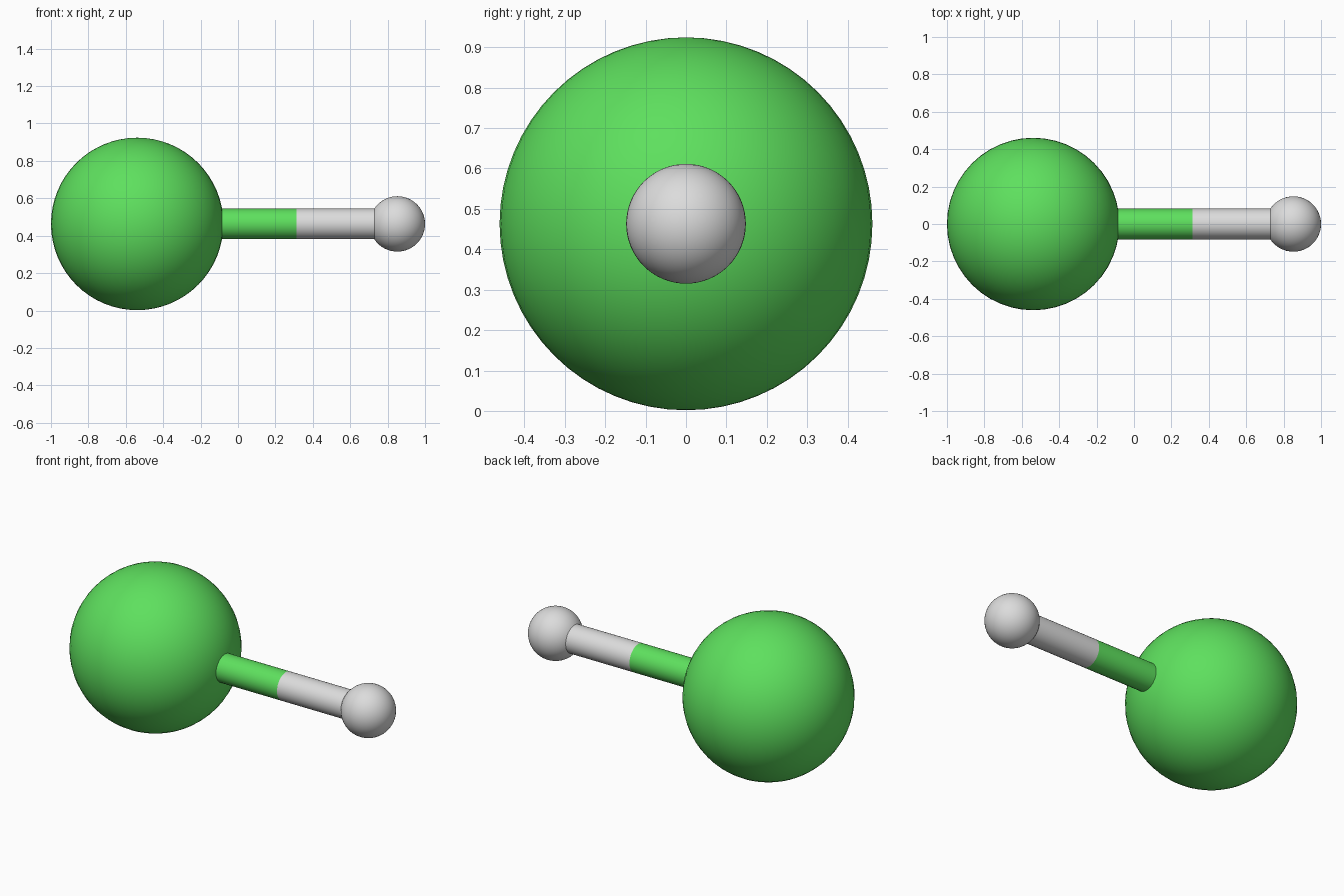
import bpy, math

if "Cube" in bpy.data.objects:
    bpy.data.objects.remove(bpy.data.objects["Cube"])

Z = 0.463  # height of the common axis


def material(name, srgb):
    lin = [((c / 255 + 0.055) / 1.055) ** 2.4 for c in srgb]
    m = bpy.data.materials.new(name)
    m.diffuse_color = (*lin, 1)
    m.use_nodes = True
    m.node_tree.nodes["Principled BSDF"].inputs["Base Color"].default_value = m.diffuse_color
    return m


green = material("green", (94, 224, 94))
grey = material("light grey", (220, 220, 220))


def finish(name, mat):
    ob = bpy.context.object
    ob.name = name
    ob.data.materials.append(mat)
    bpy.ops.object.shade_smooth_by_angle(angle=math.radians(40))


def ball(name, x, r, mat):
    bpy.ops.mesh.primitive_uv_sphere_add(segments=48, ring_count=32, radius=r, location=(x, 0, Z))
    finish(name, mat)


def rod(name, x0, x1, mat):
    bpy.ops.mesh.primitive_cylinder_add(vertices=32, radius=0.082, depth=x1 - x0,
                                        location=((x0 + x1) / 2, 0, Z),
                                        rotation=(0, math.pi / 2, 0))
    finish(name, mat)


# Two atoms
ball("large_ball", -0.539, 0.461, green)
ball("small_ball", 0.852, 0.148, grey)

# Two-coloured bond, ends sunk into the balls
rod("green_rod", -0.12, 0.312, green)
rod("grey_rod", 0.312, 0.75, grey)
